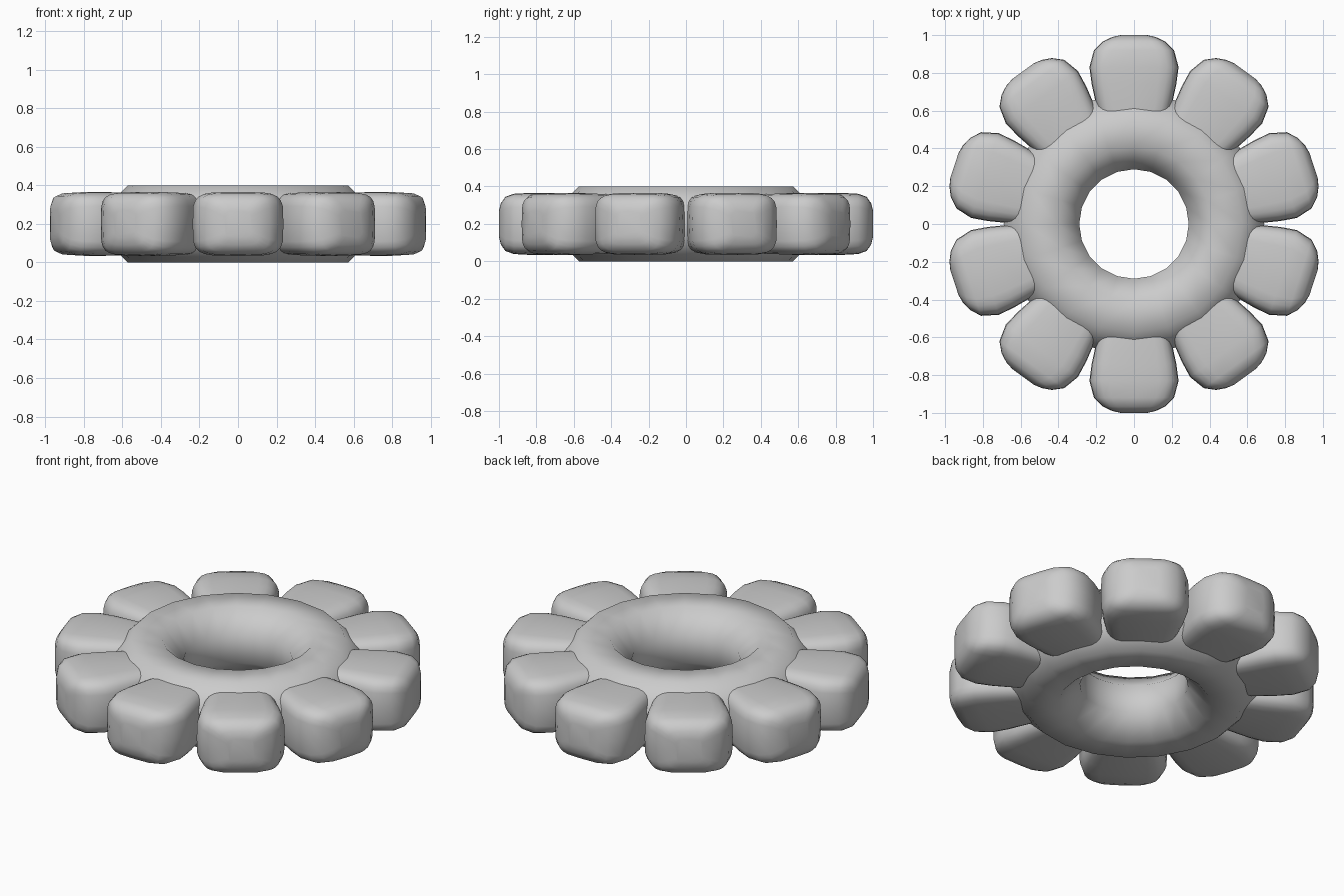
import bpy, bmesh, math

if "Cube" in bpy.data.objects:
    bpy.data.objects.remove(bpy.data.objects["Cube"])

PETALS = 10
MID_Z = 0.2


def mesh_object(name, bm, angle):
    bmesh.ops.recalc_face_normals(bm, faces=bm.faces)
    mesh = bpy.data.meshes.new(name)
    bm.to_mesh(mesh)
    bm.free()
    obj = bpy.data.objects.new(name, mesh)
    bpy.context.collection.objects.link(obj)
    bpy.ops.object.select_all(action='DESELECT')
    obj.select_set(True)
    bpy.context.view_layer.objects.active = obj
    bpy.ops.object.shade_smooth_by_angle(angle=math.radians(angle))
    return obj


def bridge(bm, a, b):
    n = len(a)
    for i in range(n):
        j = (i + 1) % n
        bm.faces.new((a[i], a[j], b[j], b[i]))


# Central ring: octagonal section swept round the axis
def make_ring(major=0.49, minor=0.2 / math.cos(math.pi / 8), sides=20, section=8):
    bm = bmesh.new()
    loops = []
    for k in range(sides):
        t = math.tau * k / sides
        loop = []
        for s in range(section):
            u = math.tau * (s + 0.5) / section
            r = major + minor * math.cos(u)
            loop.append(bm.verts.new((r * math.cos(t), r * math.sin(t),
                                      MID_Z + minor * math.sin(u))))
        loops.append(loop)
    for k in range(sides):
        bridge(bm, loops[k], loops[(k + 1) % sides])
    return mesh_object("central_ring", bm, 60)


# Petal: rounded-box sections (radius, half width, half height) lofted outward
STATIONS = [(0.50, 0.160, 0.155), (0.62, 0.198, 0.162), (0.74, 0.224, 0.166),
            (0.83, 0.236, 0.166), (0.92, 0.212, 0.161), (0.966, 0.165, 0.145),
            (0.99, 0.115, 0.110), (1.0, 0.070, 0.070)]


def spow(v, p):
    return math.copysign(abs(v) ** p, v) if abs(v) > 1e-6 else 0.0


def make_petal(points=24, power=2 / 4.6):
    bm = bmesh.new()
    loops = []
    for r, w, h in STATIONS:
        loop = []
        for i in range(points):
            t = math.tau * i / points
            loop.append(bm.verts.new((r, w * spow(math.cos(t), power),
                                      h * spow(math.sin(t), power))))
        loops.append(loop)
    for a, b in zip(loops, loops[1:]):
        bridge(bm, a, b)
    bm.faces.new(loops[0])
    bm.faces.new(loops[-1])
    return mesh_object("petal", bm, 60)


make_ring()
petal = make_petal()
petal.location.z = MID_Z
for k in range(PETALS):
    p = petal if k == 0 else petal.copy()
    if k:
        bpy.context.collection.objects.link(p)
    p.name = f"petal_{k + 1}"
    p.rotation_euler.z = math.tau * (k + 0.5) / PETALS
